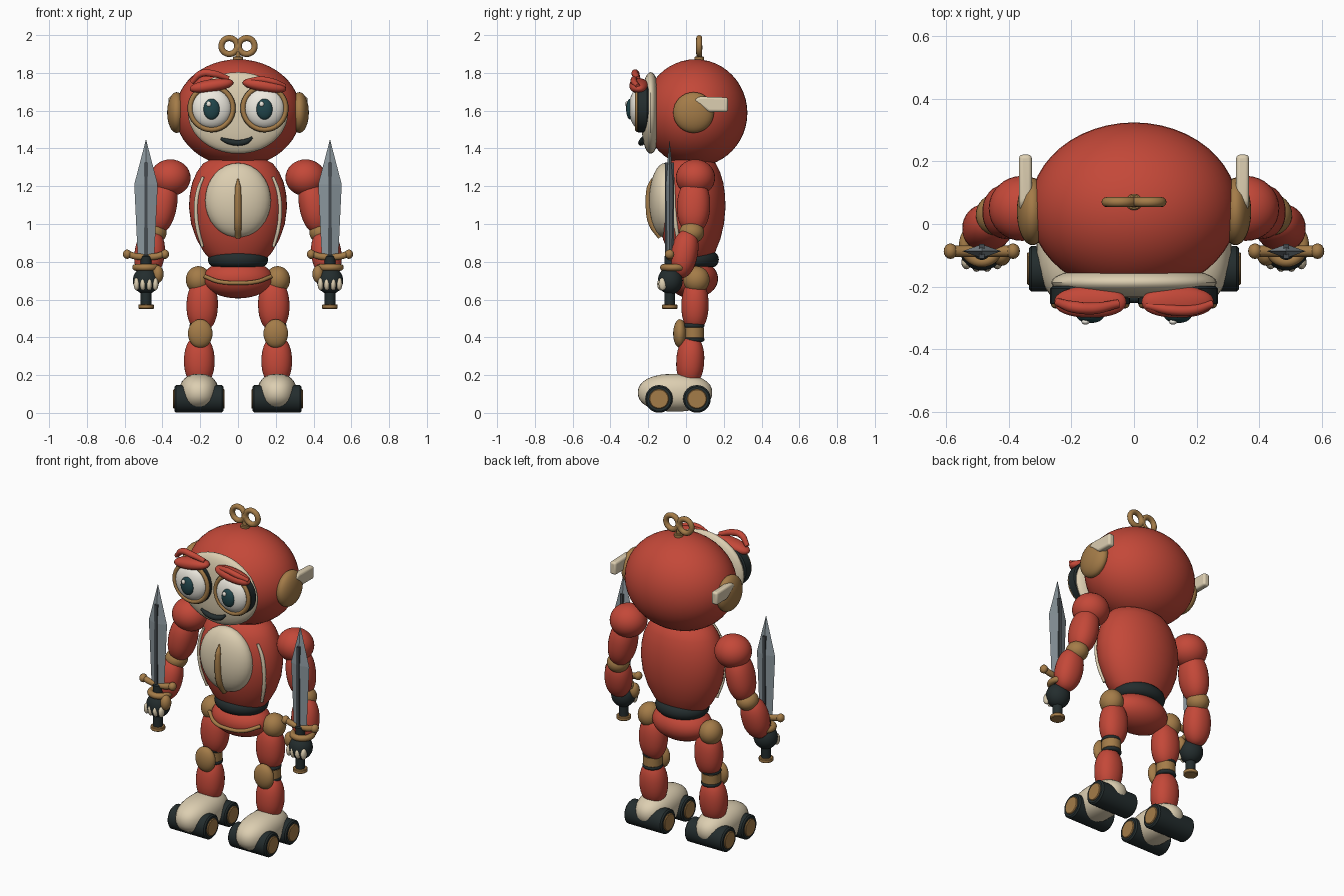
import bpy, bmesh
from math import radians, sin, cos, pi
from mathutils import Matrix, Vector

if "Cube" in bpy.data.objects:
    bpy.data.objects.remove(bpy.data.objects["Cube"])

COLORS = dict(red=(.55, .065, .04), bronze=(.37, .2, .065), cream=(.72, .62, .44), dark=(.017, .026, .027),
              steel=(.26, .31, .34), white=(.85, .82, .74), iris=(.015, .06, .07), ridge=(.06, .07, .08))
MATS = {}
for n, c in COLORS.items():
    MATS[n] = bpy.data.materials.new(n)
    MATS[n].diffuse_color = (*c, 1)


def link(name, bm, mat, m, angle=40):
    bmesh.ops.transform(bm, matrix=m, verts=bm.verts)
    bmesh.ops.recalc_face_normals(bm, faces=bm.faces)
    me = bpy.data.meshes.new(name)
    bm.to_mesh(me)
    bm.free()
    if angle:
        me.shade_smooth()
        me.set_sharp_from_angle(angle=radians(angle))
    me.materials.append(MATS[mat])
    ob = bpy.data.objects.new(name, me)
    bpy.context.collection.objects.link(ob)
    return ob


def ball(name, loc, size, mat, rot=Matrix(), p=2, seg=32):
    """Ellipsoid; p above 2 makes it boxier."""
    bm = bmesh.new()
    bmesh.ops.create_uvsphere(bm, u_segments=seg, v_segments=seg // 2, radius=1)
    if p != 2:
        for v in bm.verts:
            v.co /= sum(abs(c) ** p for c in v.co) ** (1 / p)
    return link(name, bm, mat, Matrix.Translation(loc) @ rot @ Matrix.Diagonal((*size, 1)), 80)


def limb(name, a, b, rx, ry, mat):
    a, b = Vector(a), Vector(b)
    rot = Vector((0, 0, 1)).rotation_difference(a - b).to_matrix().to_4x4()
    return ball(name, (a + b) / 2, (rx, ry, (a - b).length / 2), mat, rot, 2.2)


def lathe(name, profile, loc, mat, scale=(1, 1, 1), axis='Z', n=40):
    """Revolve (radius, height) points, then turn the axis to X or Y."""
    bm = bmesh.new()
    rings = [[bm.verts.new((r * cos(2 * pi * i / n), r * sin(2 * pi * i / n), z)) for i in range(n)]
             for r, z in profile]
    for a, b in zip(rings, rings[1:]):
        for i in range(n):
            bm.faces.new((a[i], a[(i + 1) % n], b[(i + 1) % n], b[i]))
    bm.faces.new(rings[0])
    bm.faces.new(rings[-1])
    rot = {'Z': Matrix(), 'X': Matrix.Rotation(pi / 2, 4, 'Y'), 'Y': Matrix.Rotation(pi / 2, 4, 'X')}[axis]
    return link(name, bm, mat, Matrix.Translation(loc) @ Matrix.Diagonal((*scale, 1)) @ rot)


def rod(name, r, h, loc, mat, axis='Z', bev=.008):
    return lathe(name, [(r - bev, -h), (r, bev - h), (r, h - bev), (r - bev, h)], loc, mat, axis=axis, n=32)


def ring(name, major, minor, loc, mat, axis='Z', scale=(1, 1, 1)):
    prof = [(major + minor * cos(t * pi / 6), minor * sin(t * pi / 6)) for t in range(-6, 7)]
    prof += [(major - minor * cos(t * pi / 6), -minor * sin(t * pi / 6)) for t in range(-6, 7)]
    prof = [(major + minor * cos(t * pi / 6), minor * sin(t * pi / 6)) for t in range(13)]
    bm = bmesh.new()
    n, k = 36, 12
    vs = [[bm.verts.new((r * cos(2 * pi * i / n), r * sin(2 * pi * i / n), z)) for r, z in prof[:k]]
          for i in range(n)]
    for i in range(n):
        for j in range(k):
            bm.faces.new((vs[i][j], vs[(i + 1) % n][j], vs[(i + 1) % n][(j + 1) % k], vs[i][(j + 1) % k]))
    rot = Matrix.Rotation(pi / 2, 4, 'X') if axis == 'Y' else Matrix()
    return link(name, bm, mat, Matrix.Translation(loc) @ Matrix.Diagonal((*scale, 1)) @ rot, 80)


def tube(name, pts, r, mat, taper=None):
    cu = bpy.data.curves.new(name, 'CURVE')
    cu.dimensions, cu.bevel_depth, cu.bevel_resolution, cu.use_fill_caps = '3D', r, 3, True
    cu.resolution_u = 8
    sp = cu.splines.new('BEZIER')
    sp.bezier_points.add(len(pts) - 1)
    for i, (bp, p) in enumerate(zip(sp.bezier_points, pts)):
        bp.co, bp.handle_left_type, bp.handle_right_type = p, 'AUTO', 'AUTO'
        bp.radius = taper[i] if taper else 1
    cu.materials.append(MATS[mat])
    ob = bpy.data.objects.new(name, cu)
    bpy.context.collection.objects.link(ob)


# Head, face mask and mouth
ball('head', (0, .05, 1.588), (.333, .275, .284), 'red', seg=48)
mask = [(max(sin(t * pi / 16), .001) ** .75, -cos(t * pi / 16)) for t in range(17)]
lathe('face_mask', mask, (0, -.187, 1.588), 'cream', (.265, .05, .216), 'Y')
tube('mouth', [(-.09, -.228, 1.452), (-.05, -.235, 1.437), (0, -.237, 1.43), (.045, -.235, 1.438), (.075, -.23, 1.458)],
     .015, 'dark', [.5, 1, 1.1, 1, .4])

# Winding key on the head
rod('key_collar', .026, .012, (0, .07, 1.875), 'bronze', bev=.004)
rod('key_post', .014, .04, (0, .07, 1.90), 'bronze', bev=.003)
ball('key_hub', (0, .07, 1.935), (.02, .018, .025), 'bronze', seg=16)

for s in (-1, 1):
    # Eyes, lids and ears
    ring('key_loop', .042, .016, (s * .046, .07, 1.942), 'bronze', 'Y')
    ex = s * .14
    rod('eye_socket', .128, .032, (ex, -.23, 1.613), 'dark', 'Y')
    ring('eye_rim', .113, .013, (ex, -.257, 1.613), 'bronze', 'Y')
    ball('eyeball', (ex, -.25, 1.613), (.106, .052, .106), 'white')
    ball('iris', (ex, -.295, 1.608), (.043, .022, .055), 'iris')
    ball('eye_glint', (ex - .015, -.313, 1.635), (.013, .009, .014), 'white', seg=16)
    ball('eyelid', (ex, -.25, 1.732), (.117, .05, .034), 'red', Matrix.Rotation(s * radians(9), 4, 'Y'), 2.2)
    ball('ear_disc', (s * .325, .04, 1.59), (.05, .108, .108), 'bronze')
    bm = bmesh.new()
    outline = [(.04, 1.655), (.07, 1.675), (.222, 1.67), (.222, 1.593), (.12, 1.593)]
    f = bm.faces.new([bm.verts.new((s * .327, y, z)) for y, z in outline])
    ext = bmesh.ops.extrude_face_region(bm, geom=[f])['geom']
    bmesh.ops.translate(bm, vec=(s * .041, 0, 0), verts=[g for g in ext if isinstance(g, bmesh.types.BMVert)])
    fin = link('ear_fin', bm, 'cream', Matrix())
    mod = fin.modifiers.new('bevel', 'BEVEL')
    mod.width, mod.segments = .012, 3

tube('brow_raised', [(-.245, -.25, 1.75), (-.195, -.265, 1.796), (-.13, -.27, 1.795), (-.05, -.255, 1.77)],
     .019, 'red', [.7, 1, 1, .7])
tube('brow_lowered', [(.04, -.26, 1.755), (.12, -.275, 1.765), (.19, -.275, 1.752), (.25, -.255, 1.73)],
     .017, 'red', [.7, 1, 1, .7])

# Torso, chest plate, waist and pelvis
torso = [(.10, .785), (.145, .81), (.18, .85), (.22, .92), (.248, 1.0), (.26, 1.09), (.255, 1.16), (.242, 1.22),
         (.218, 1.275), (.185, 1.32), (.13, 1.35), (.06, 1.365)]
lathe('torso', torso, (0, .03, 0), 'red', (1, .69, 1), n=48)
ball('chest_plate', (0, -.11, 1.125), (.174, .085, .198), 'cream')
tube('chest_stripe', [(0, -.181, 1.24), (0, -.193, 1.19), (0, -.196, 1.1), (0, -.18, 1.0), (0, -.135, .93)],
     .019, 'bronze', [.2, .85, 1, 1, .8])
ring('waist', .118, .042, (0, .035, .812), 'dark', scale=(1, .87, 1))
rod('waist_core', .12, .04, (0, .035, .812), 'dark')
ball('pelvis', (0, .035, .71), (.185, .135, .104), 'red')
tube('belt_trim', [(-.175, -.03, .722), (-.1, -.085, .695), (0, -.102, .688), (.1, -.085, .695), (.175, -.03, .722)],
     .011, 'bronze')

for s in (-1, 1):
    tube('torso_rib', [(s * .185, -.07, 1.25), (s * .21, -.066, 1.18), (s * .222, -.064, 1.1),
                       (s * .214, -.052, .98), (s * .188, -.035, .88)], .011, 'cream', [.7, 1, 1, 1, .7])

    # Legs
    ball('hip_joint', (s * .21, .055, .705), (.066, .07, .072), 'bronze')
    limb('thigh', (s * .187, .05, .71), (s * .192, .045, .43), .083, .072, 'red')
    rod('knee_joint', .055, .035, (s * .2, .04, .425), 'bronze')
    for dz in (-.037, .037):
        ring('knee_band', .046, .012, (s * .2, .04, .425 + dz), 'dark')
    ball('knee_cap', (s * .2, -.032, .42), (.065, .036, .076), 'bronze')
    limb('shin', (s * .205, .03, .41), (s * .205, .015, .14), .081, .074, 'red')

    # Feet on rollers
    fx = s * .207
    ball('foot', (fx, -.058, .107), (.105, .197, .1), 'cream', p=2.3)
    for y in (-.143, .058):
        rod('roller', .073, .129, (fx, y, .074), 'dark', 'X')
        rod('roller_hub', .052, .136, (fx, y, .074), 'bronze', 'X', .004)

    # Arms
    ball('shoulder', (s * .358, .05, 1.245), (.107, .104, .097), 'red')
    limb('upper_arm', (s * .375, .045, 1.24), (s * .43, .035, .95), .078, .088, 'red')
    ball('elbow', (s * .442, .03, .955), (.064, .066, .058), 'bronze')
    limb('forearm', (s * .452, .015, .97), (s * .484, -.035, .715), .08, .072, 'red')
    hx, hy = s * .487, -.087
    ring('wrist_cuff', .055, .018, (hx, -.065, .77), 'bronze')
    ball('hand', (hx, -.083, .7), (.07, .066, .072), 'dark')
    for i in range(4):
        ball('finger', (hx + (i - 1.5) * .033, -.135 + .008 * abs(i - 1.5), .682), (.016, .022, .034), 'cream', seg=16)
    ball('thumb', (s * .424, -.1, .735), (.03, .034, .046), 'bronze', seg=20)

    # Sword
    rod('sword_grip', .028, .135, (hx, hy, .7), 'dark')
    rod('sword_pommel', .041, .012, (hx, hy, .562), 'bronze', bev=.004)
    tube('sword_guard', [(hx - .1, hy, .842), (hx - .05, hy, .828), (hx, hy, .826), (hx + .05, hy, .828),
                         (hx + .1, hy, .842)], .018, 'bronze')
    for d in (-.1, .1):
        ball('guard_tip', (hx + d, hy, .84), (.022, .025, .025), 'bronze', seg=16)
    blade = [(.044, .83), (.062, 1.21), (.001, 1.445)]
    lathe('sword_blade', blade, (hx, hy, 0), 'steel', (1, .36, 1), n=4).data.shade_flat()
    bm = bmesh.new()
    bmesh.ops.create_cube(bm, size=1)
    link('blade_ridge', bm, 'ridge', Matrix.Translation((hx, hy, 1.08)) @ Matrix.Diagonal((.018, .046, .49, 1)), 0)

for m in bpy.data.materials:
    if m.users and not m.is_grease_pencil:
        m.use_nodes = True
        m.node_tree.nodes["Principled BSDF"].inputs["Base Color"].default_value = m.diffuse_color
